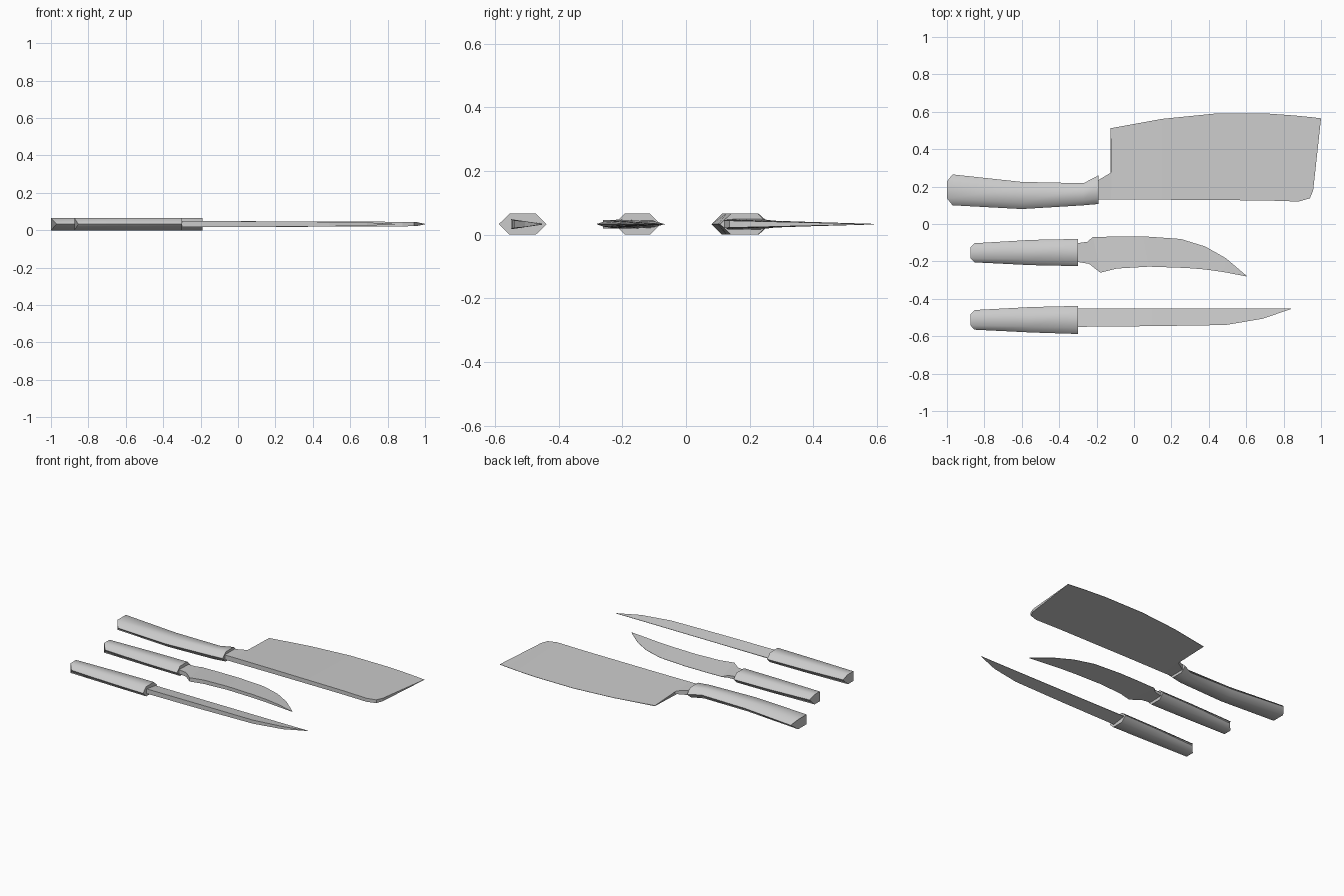
import bpy, bmesh

ZC = 0.033   # shared mid height of all knives
HALF = 0.033 # half thickness of the handles


def loft(name, rings, angle):
    """Skin a list of equal-sized point rings and cap both ends."""
    bm = bmesh.new()
    loops = [[bm.verts.new(p) for p in ring] for ring in rings]
    n = len(loops[0])
    for a, b in zip(loops, loops[1:]):
        for i in range(n):
            j = (i + 1) % n
            bm.faces.new((a[i], a[j], b[j], b[i]))
    bm.faces.new(loops[0])
    bm.faces.new(loops[-1])
    bmesh.ops.remove_doubles(bm, verts=bm.verts, dist=0.0003)
    bmesh.ops.recalc_face_normals(bm, faces=bm.faces)
    mesh = bpy.data.meshes.new(name)
    bm.to_mesh(mesh)
    bm.free()
    obj = bpy.data.objects.new(name, mesh)
    bpy.context.collection.objects.link(obj)
    if angle:
        mesh.shade_smooth()
        mesh.set_sharp_from_angle(angle=angle)
    return obj


def handle(name, stations, butt):
    """Hexagonal grip; stations are (x, y_min, y_max), butt pushes the end flat out."""
    rings = []
    for k, (x, lo, hi) in enumerate(stations):
        c, w = (lo + hi) / 2, (hi - lo) / 2
        xf = x - butt if k == 0 else x
        f = w * 0.55
        rings.append([(x, lo, ZC), (xf, c - f, ZC + HALF), (xf, c + f, ZC + HALF),
                      (x, hi, ZC), (xf, c + f, ZC - HALF), (xf, c - f, ZC - HALF)])
    return loft(name, rings, 0.95)


def blade(name, sections):
    """Wedge blade; sections are (spine x, y, half thickness, edge x, y, half thickness)."""
    rings = [[(xs, ys, ZC - hs), (xs, ys, ZC + hs), (xe, ye, ZC + he), (xe, ye, ZC - he)]
             for xs, ys, hs, xe, ye, he in sections]
    return loft(name, rings, 0)


# Cleaver
handle("cleaver_handle", [(-0.97, 0.10, 0.265), (-0.60, 0.08, 0.225),
                          (-0.27, 0.10, 0.218), (-0.19, 0.107, 0.26)], 0.03)
blade("cleaver_blade", [
    (-0.22, 0.13, 0.016, -0.22, 0.215, 0.016),
    (-0.19, 0.13, 0.016, -0.19, 0.235, 0.016),
    (-0.125, 0.13, 0.016, -0.115, 0.28, 0.0105),
    (-0.12, 0.13, 0.016, -0.125, 0.512, 0.002),
    (0.15, 0.13, 0.015, 0.15, 0.562, 0.001),
    (0.43, 0.128, 0.014, 0.43, 0.59, 0.001),
    (0.70, 0.126, 0.013, 0.72, 0.59, 0.001),
    (0.88, 0.12, 0.012, 0.86, 0.58, 0.001),
    (0.94, 0.137, 0.011, 0.94, 0.572, 0.001),
    (0.958, 0.18, 0.010, 1.0, 0.565, 0.001)])

# Curved knife
handle("curved_knife_handle", [(-0.853, -0.205, -0.103), (-0.55, -0.22, -0.085),
                               (-0.30, -0.225, -0.08)], 0.022)
blade("curved_knife_blade", [
    (-0.32, -0.20, 0.014, -0.32, -0.105, 0.012),
    (-0.24, -0.213, 0.014, -0.25, -0.095, 0.008),
    (-0.18, -0.26, 0.013, -0.22, -0.07, 0.001),
    (-0.09, -0.238, 0.013, -0.10, -0.067, 0.001),
    (0.08, -0.228, 0.012, 0.05, -0.066, 0.001),
    (0.28, -0.235, 0.011, 0.25, -0.08, 0.001),
    (0.38, -0.243, 0.010, 0.38, -0.12, 0.001),
    (0.48, -0.257, 0.008, 0.49, -0.182, 0.001),
    (0.60, -0.28, 0.001, 0.601, -0.276, 0.001)])

# Slim knife
handle("slim_knife_handle", [(-0.853, -0.565, -0.46), (-0.55, -0.58, -0.444),
                             (-0.30, -0.588, -0.438)], 0.022)
blade("slim_knife_blade", [
    (-0.32, -0.55, 0.016, -0.32, -0.453, 0.002),
    (0.10, -0.546, 0.015, 0.10, -0.453, 0.001),
    (0.49, -0.54, 0.012, 0.49, -0.453, 0.001),
    (0.69, -0.506, 0.009, 0.69, -0.453, 0.001),
    (0.838, -0.455, 0.001, 0.84, -0.452, 0.001)])
